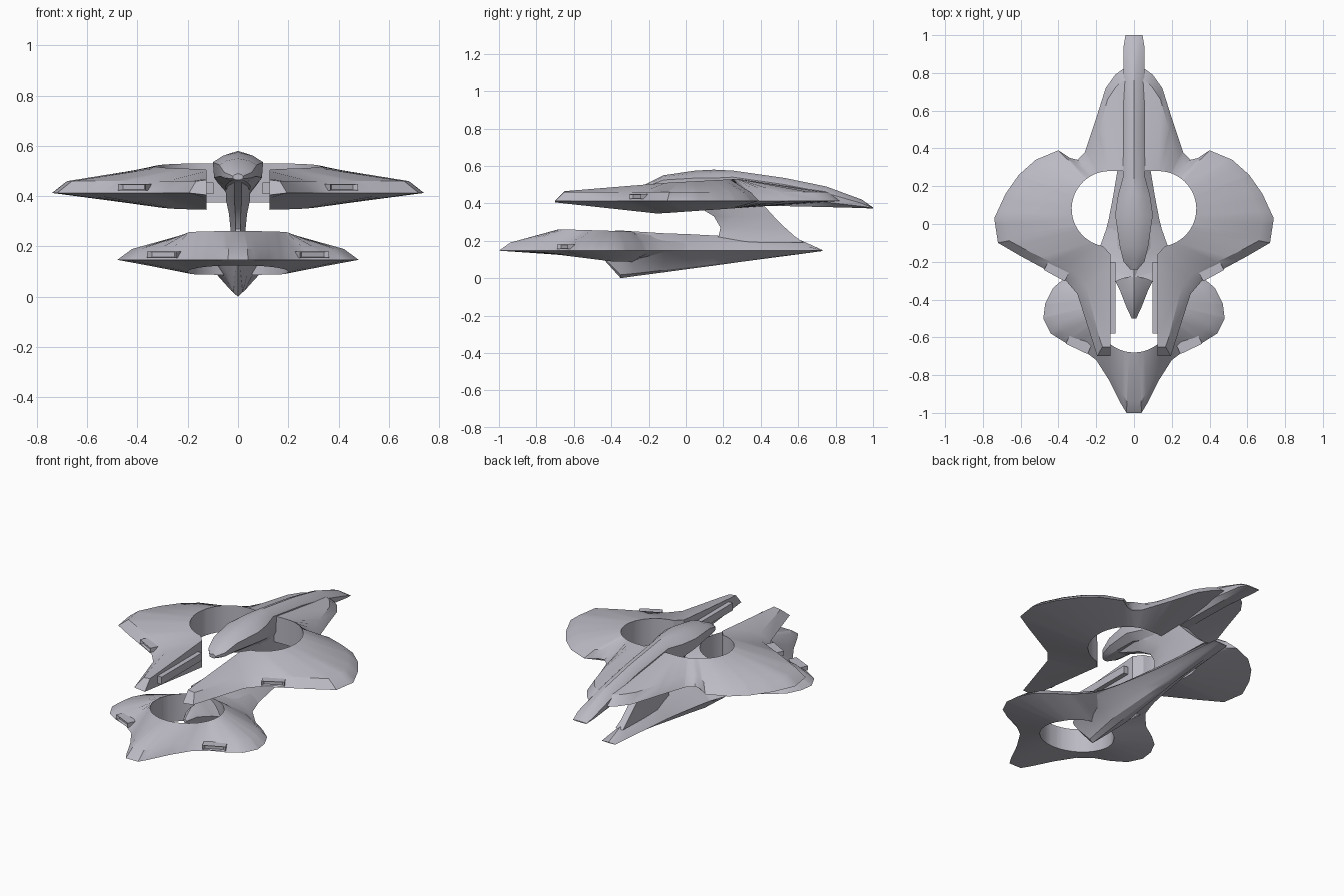
import bpy, bmesh, math
from mathutils import Vector

cube = bpy.data.objects.get("Cube")
if cube:
    bpy.data.objects.remove(cube)

grey = bpy.data.materials.new("hull grey")
grey.use_nodes = True
grey.diffuse_color = (0.50, 0.49, 0.55, 1)
grey.node_tree.nodes["Principled BSDF"].inputs["Base Color"].default_value = grey.diffuse_color


def finish(name, bm, mirror=False):
    """Clean the mesh, add it to the scene and shade it."""
    if mirror:
        bmesh.ops.mirror(bm, geom=bm.verts[:] + bm.edges[:] + bm.faces[:], axis='X', merge_dist=0.0005)
    bmesh.ops.remove_doubles(bm, verts=bm.verts[:], dist=0.0005)
    bmesh.ops.recalc_face_normals(bm, faces=bm.faces[:])
    mesh = bpy.data.meshes.new(name)
    bm.to_mesh(mesh)
    bm.free()
    mesh.materials.append(grey)
    obj = bpy.data.objects.new(name, mesh)
    bpy.context.collection.objects.link(obj)
    bpy.ops.object.select_all(action='DESELECT')
    obj.select_set(True)
    bpy.context.view_layer.objects.active = obj
    bpy.ops.object.shade_smooth_by_angle(angle=math.radians(30))
    return obj


def skin(bm, rings, caps):
    """Bridge closed rings of equal size, capping the chosen ends."""
    rows = [[bm.verts.new(p) for p in ring] for ring in rings]
    for a, b in zip(rows, rows[1:]):
        for i in range(len(a)):
            j = (i + 1) % len(a)
            bm.faces.new((a[i], a[j], b[j], b[i]))
    for end in caps:
        bm.faces.new(rows[end])


def loft(name, rings):
    bm = bmesh.new()
    skin(bm, rings, (0, -1))
    return finish(name, bm)


def both_sides(half):
    """Complete a half section that runs from the top centre to the bottom."""
    return half + [(-x, y, z) for x, y, z in reversed(half) if x > 0]


def ramp(stops, t):
    """Piecewise linear value at t."""
    if t <= stops[0][0]:
        return stops[0][1]
    for (a, u), (b, v) in zip(stops, stops[1:]):
        if t <= b:
            return u + (v - u) * (t - a) / (b - a)
    return stops[-1][1]


def fractions(path):
    total, out = 0, [0]
    for a, b in zip(path, path[1:]):
        total += math.dist(a, b)
        out.append(total)
    return [d / total for d in out]


def arc(cx, cy, r, start, end, n=16):
    angles = [math.radians(start + (end - start) * i / n) for i in range(n + 1)]
    return [(cx + r * math.cos(a), cy + r * math.sin(a)) for a in angles]


def hull(name, sections, edge_z, rim_z, top, bottom, tip_y):
    """Half deck between an outer outline and an inner opening, mirrored."""
    rings = []
    for outer, inner in sections:
        along_inner, along_outer = fractions(inner), fractions(outer)
        stops = sorted(set(along_inner + along_outer))
        for t in stops:
            o = Vector([ramp([(f, p[k]) for f, p in zip(along_outer, outer)], t) for k in (0, 1)])
            i = Vector([ramp([(f, p[k]) for f, p in zip(along_inner, inner)], t) for k in (0, 1)])
            span = i - o
            rim = o + span * min(0.4, 0.06 / max(span.length, 0.01))
            rim.y = max(rim.y, tip_y)
            rings.append([(o.x, o.y, edge_z), (rim.x, rim.y, rim_z),
                          (i.x, max(i.y, tip_y), ramp(top, i.y)), (i.x, i.y, ramp(bottom, i.y))])
    bm = bmesh.new()
    skin(bm, rings, (-1,))
    return finish(name, bm, mirror=True)


# Upper deck: tail, wings and forward arms around a double round opening
hull("upper_deck", [
    ([(0, 0.83), (0.06, 0.82), (0.10, 0.79), (0.15, 0.72), (0.20, 0.56), (0.26, 0.38), (0.30, 0.34)],
     [(0, 0.28)] + arc(0.13, 0.08, 0.2, 90, 65, 4)),
    ([(0.30, 0.34), (0.34, 0.35), (0.40, 0.39), (0.52, 0.34), (0.61, 0.26), (0.68, 0.16), (0.74, 0.03),
      (0.72, -0.10), (0.60, -0.17), (0.47, -0.24), (0.36, -0.30)],
     arc(0.13, 0.08, 0.2, 65, -80)),
    ([(0.36, -0.30), (0.30, -0.37), (0.22, -0.62), (0.195, -0.70)],
     [arc(0.13, 0.08, 0.2, 65, -80)[-1], (0.125, -0.16), (0.125, -0.70)]),
], 0.413, 0.46,
    [(-0.65, 0.465), (-0.1, 0.51), (0.27, 0.53)],
    [(-0.70, 0.405), (-0.15, 0.345), (0.28, 0.375)], -0.65)

# Lower deck: nose and short wings around a single round opening
ring = arc(0, -0.48, 0.2, -90, 90, 24)
hull("lower_deck", [
    ([(0, -1), (0.04, -1), (0.07, -0.95), (0.13, -0.83), (0.20, -0.72)], ring[:9]),
    ([(0.20, -0.72), (0.28, -0.66), (0.36, -0.63), (0.44, -0.58), (0.48, -0.5), (0.47, -0.42),
      (0.43, -0.34), (0.36, -0.28)], ring[8:19]),
    ([(0.36, -0.28), (0.27, -0.22), (0.18, -0.12), (0.12, 0.05)], ring[18:] + [(0, 0)]),
], 0.147, 0.19,
    [(-0.7, 0.262), (-0.3, 0.25), (0, 0.22)],
    [(-0.68, 0.125), (-0.4, 0.09), (0, 0.08)], -1)


# Spine: y, half width, top, shoulder and bottom heights
def spine_ring(y, w, top, side, low):
    return both_sides([(0, y, top), (w * 0.6, y, top - 0.35 * (top - side)), (w, y, side),
                       (w * 0.95, y, low + 0.35 * (side - low)), (w * 0.5, y, low), (0, y, low)])


loft("upper_spine", [spine_ring(*s) for s in (
    (-0.24, 0.02, 0.49, 0.48, 0.465),
    (-0.20, 0.055, 0.51, 0.495, 0.46),
    (-0.12, 0.075, 0.55, 0.525, 0.455),
    (0.05, 0.10, 0.575, 0.535, 0.44),
    (0.15, 0.085, 0.58, 0.535, 0.41),
    (0.25, 0.058, 0.575, 0.54, 0.385),
    (0.53, 0.055, 0.535, 0.50, 0.385),
    (0.75, 0.055, 0.49, 0.455, 0.38),
    (0.94, 0.055, 0.42, 0.40, 0.375),
    (1.00, 0.045, 0.378, 0.376, 0.372))])


# Keel: the pointed spike inside the lower opening, flaring into the long tail
def keel_ring(y, w, top, side, low):
    return both_sides([(0, y, top), (w * 0.5, y, top - 0.4 * (top - side)), (w, y, side),
                       (w * 0.5, y, low + 0.5 * (side - low)), (w * 0.25, y, low + 0.1 * (side - low)),
                       (0, y, low)])


loft("lower_keel", [keel_ring(*s) for s in (
    (-0.50, 0.012, 0.20, 0.19, 0.175),
    (-0.44, 0.04, 0.25, 0.20, 0.10),
    (-0.35, 0.075, 0.255, 0.18, 0.0),
    (-0.28, 0.11, 0.25, 0.155, 0.01),
    (-0.12, 0.17, 0.24, 0.147, 0.031),
    (0.02, 0.135, 0.235, 0.147, 0.05),
    (0.15, 0.11, 0.228, 0.147, 0.067),
    (0.30, 0.085, 0.22, 0.147, 0.088),
    (0.62, 0.055, 0.20, 0.147, 0.13),
    (0.73, 0.045, 0.15, 0.147, 0.145))])


# Pylon: height, leading edge, trailing edge and half width
def pylon_ring(z, front, back, w):
    mid = front + 0.35 * (back - front)
    return [(0.3 * w, front, z), (w, mid, z), (0.7 * w, back, z),
            (-0.7 * w, back, z), (-w, mid, z), (-0.3 * w, front, z)]


loft("pylon", [pylon_ring(*s) for s in (
    (0.19, 0.15, 0.63, 0.035), (0.225, 0.175, 0.58, 0.03), (0.27, 0.185, 0.53, 0.03),
    (0.33, 0.15, 0.47, 0.036), (0.385, 0.06, 0.42, 0.048), (0.465, -0.14, 0.40, 0.05))])

# Rails on the inner arm faces and slotted vents on the leading edges
for side, label in ((1, "left"), (-1, "right")):
    bm = bmesh.new()
    bmesh.ops.create_cube(bm, size=1)
    for v in bm.verts:
        v.co = (side * (0.115 + v.co.x * 0.035), -0.39 + v.co.y * 0.38, 0.432 + v.co.z * 0.045)
    finish(label + "_arm_rail", bm)
    for deck, a, b, z in (("upper", (0.36, -0.29), (0.47, -0.23), 0.436),
                          ("lower", (0.24, -0.675), (0.355, -0.62), 0.168)):
        a, b = Vector(a), Vector(b)
        along = b - a
        inward = Vector((-along.y, along.x)).normalized()
        bm = bmesh.new()
        bmesh.ops.create_cube(bm, size=1)
        bm.normal_update()
        front = [f for f in bm.faces if f.normal.y < -0.9]
        bmesh.ops.inset_region(bm, faces=front, thickness=0.15, depth=0)
        for v in front[0].verts:
            v.co.y += 0.25
        for v in bm.verts:
            p = a + along * (v.co.x + 0.5) + inward * (v.co.y * 0.06 + 0.015)
            v.co = (side * p.x, p.y, z + v.co.z * 0.026)
        finish(f"{label}_{deck}_vent", bm)
